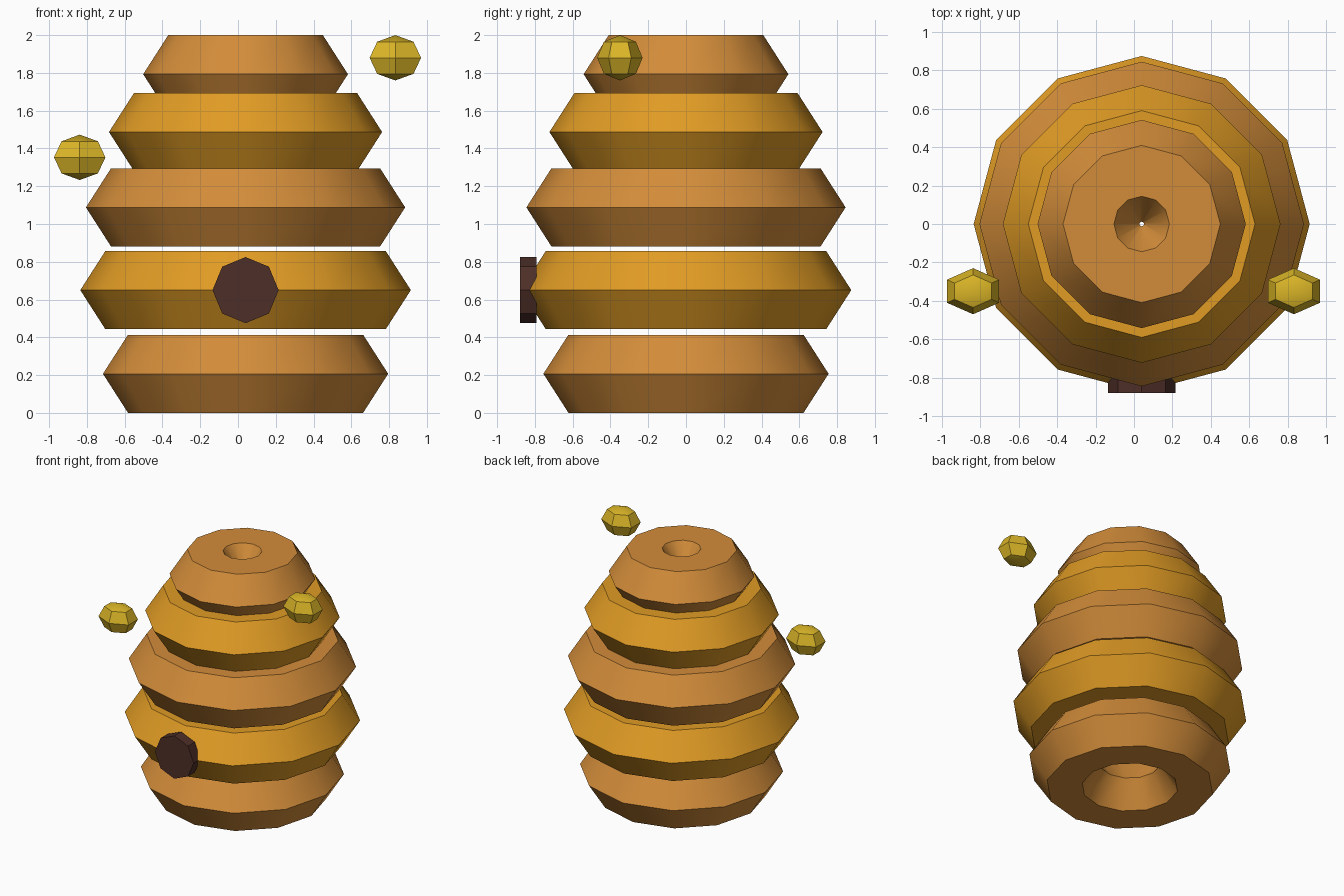
import bpy
from math import radians

cube = bpy.data.objects.get("Cube")
if cube:
    bpy.data.objects.remove(cube, do_unlink=True)


def material(name, rgb):
    mat = bpy.data.materials.new(name)
    mat.use_nodes = True
    mat.diffuse_color = (*rgb, 1)
    mat.node_tree.nodes["Principled BSDF"].inputs["Base Color"].default_value = (*rgb, 1)
    return mat


brown = material("honey brown", (0.65, 0.265, 0.042))
amber = material("amber", (0.75, 0.33, 0.018))
yellow = material("bee yellow", (0.70, 0.46, 0.02))
dark = material("dark brown", (0.076, 0.028, 0.021))


def finish(name, mat, scale=(1, 1, 1)):
    """Name, scale, colour and shade the newly added primitive."""
    obj = bpy.context.object
    obj.name = name
    obj.scale = scale
    obj.data.materials.append(mat)
    bpy.ops.object.transform_apply(location=False, rotation=True, scale=True)
    bpy.ops.object.shade_smooth_by_angle(angle=radians(32))
    return obj


CENTRE_X = 0.04

# Stacked hive rings: height and major radius, alternating colours
rings = [(0.207, 0.49), (0.65, 0.61), (1.088, 0.58), (1.487, 0.458), (1.793, 0.277)]
for i, (z, radius) in enumerate(rings):
    bpy.ops.mesh.primitive_torus_add(
        major_segments=12, minor_segments=6, major_radius=radius,
        minor_radius=0.265, location=(CENTRE_X, 0, z))
    finish(f"hive_ring_{i + 1}", amber if i % 2 else brown, (1, 1, 0.9))

# Round entrance on the front
bpy.ops.mesh.primitive_cylinder_add(
    vertices=8, radius=0.175, depth=0.088,
    location=(CENTRE_X, -0.836, 0.65), rotation=(radians(90), 0, 0))
finish("entrance", dark)

# Bees hovering beside the hive
for name, x, z in (("left_bee", 0.833, 1.88), ("right_bee", -0.838, 1.353)):
    bpy.ops.mesh.primitive_uv_sphere_add(
        segments=6, ring_count=4, radius=0.12, location=(x, -0.35, z))
    finish(name, yellow, (1.31, 1, 1))
